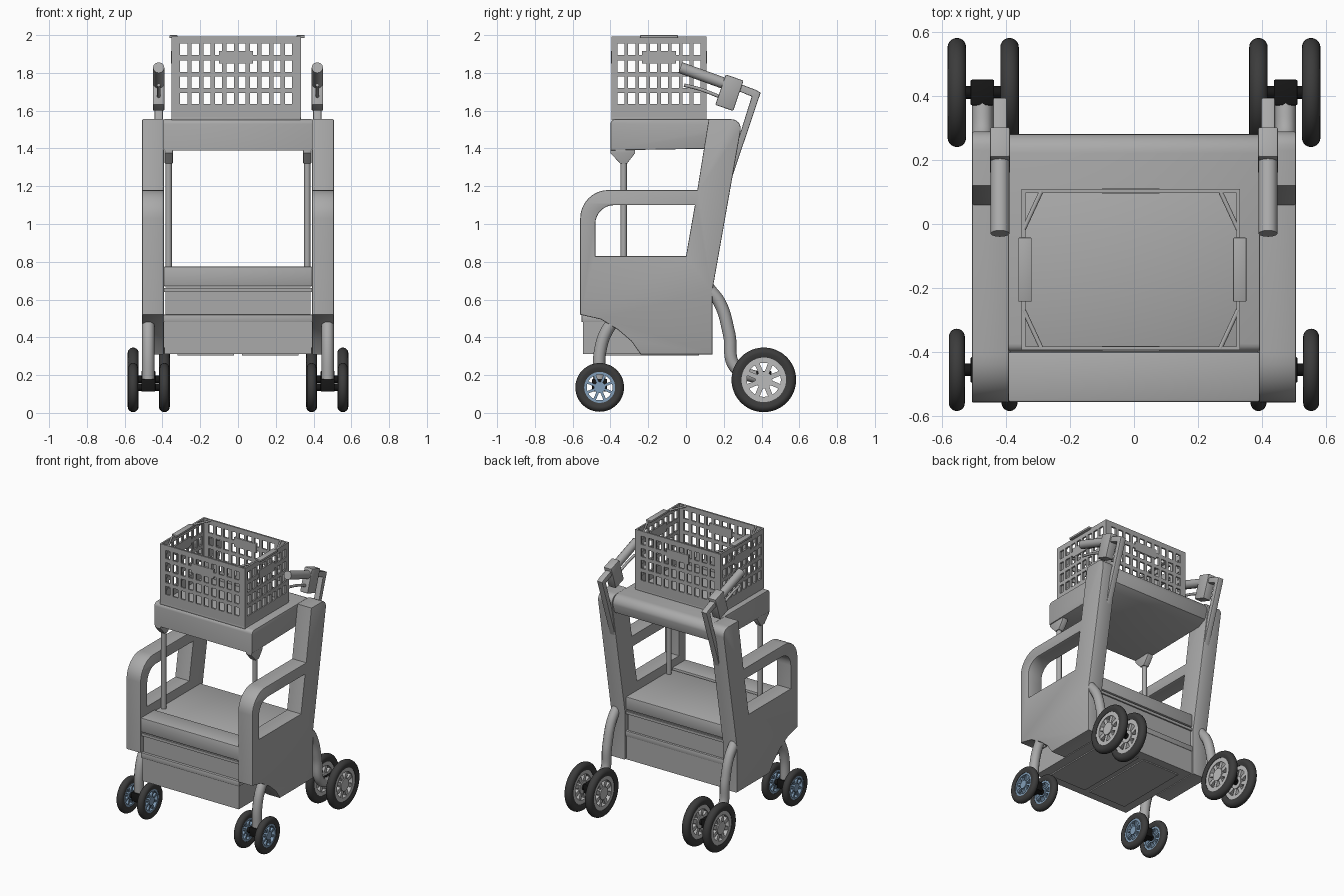
import bpy, bmesh, math
from mathutils import Vector, Matrix

old = bpy.data.objects.get("Cube")
if old:
    bpy.data.objects.remove(old, do_unlink=True)


def material(name, rgb):
    m = bpy.data.materials.new(name)
    m.use_nodes = True
    m.diffuse_color = (*rgb, 1)
    m.node_tree.nodes["Principled BSDF"].inputs["Base Color"].default_value = (*rgb, 1)
    return m


BODY = material("body grey", (0.40, 0.40, 0.40))
RUBBER = material("tyre rubber", (0.045, 0.045, 0.045))
BLACK = material("axle black", (0.008, 0.008, 0.008))
SILVER = material("rear rim silver", (0.50, 0.50, 0.50))
BLUE = material("front rim blue", (0.22, 0.34, 0.48))


def finish(name, bm, mat, smooth=True):
    bmesh.ops.recalc_face_normals(bm, faces=bm.faces)
    me = bpy.data.meshes.new(name)
    bm.to_mesh(me)
    bm.free()
    me.materials.append(mat)
    ob = bpy.data.objects.new(name, me)
    bpy.context.collection.objects.link(ob)
    if smooth:
        bpy.ops.object.select_all(action='DESELECT')
        ob.select_set(True)
        bpy.context.view_layer.objects.active = ob
        bpy.ops.object.shade_smooth_by_angle(angle=math.radians(35))
    return ob


def box(name, x, y, z, mat=BODY, bevel=0.0, rot_x=0.0):
    """Box from (min, max) ranges, optionally turned about x at its centre."""
    bm = bmesh.new()
    mid = Vector([(a + b) / 2 for a, b in (x, y, z)])
    size = [b - a for a, b in (x, y, z)]
    bmesh.ops.create_cube(bm, size=1, matrix=Matrix.Diagonal((*size, 1)))
    if bevel:
        bmesh.ops.bevel(bm, geom=bm.edges[:], offset=bevel, segments=2, affect='EDGES', profile=0.5)
    bm.transform(Matrix.Translation(mid) @ Matrix.Rotation(rot_x, 4, 'X'))
    return finish(name, bm, mat)


def from_curve(name, cu, matrix, mat):
    tmp = bpy.data.objects.new("tmp", cu)
    bpy.context.collection.objects.link(tmp)
    bpy.context.view_layer.update()
    me = tmp.evaluated_get(bpy.context.evaluated_depsgraph_get()).to_mesh()
    bm = bmesh.new()
    bm.from_mesh(me)
    bpy.data.objects.remove(tmp, do_unlink=True)
    bm.transform(matrix)
    bmesh.ops.remove_doubles(bm, verts=bm.verts, dist=1e-5)
    return finish(name, bm, mat)


def profile(name, loops, x0, x1, mat=BODY, bevel=0.006):
    """Extrude (y, z) outlines along x; later loops are holes."""
    cu = bpy.data.curves.new(name, 'CURVE')
    cu.dimensions, cu.fill_mode = '2D', 'BOTH'
    for pts in loops:
        sp = cu.splines.new('POLY')
        sp.points.add(len(pts) - 1)
        for p, (a, b) in zip(sp.points, pts):
            p.co = (a, b, 0, 1)
        sp.use_cyclic_u = True
    cu.extrude = (x1 - x0) / 2 - bevel
    cu.bevel_depth, cu.offset, cu.bevel_resolution = bevel, -bevel, 1
    axes = Matrix(((0, 0, 1, (x0 + x1) / 2), (1, 0, 0, 0), (0, 1, 0, 0), (0, 0, 0, 1)))
    return from_curve(name, cu, axes, mat)


def tube(name, pts, r, mat=BODY):
    """Round tube along a smooth path, or a straight rod for two points."""
    cu = bpy.data.curves.new(name, 'CURVE')
    cu.dimensions = '3D'
    sp = cu.splines.new('BEZIER')
    sp.bezier_points.add(len(pts) - 1)
    for p, co in zip(sp.bezier_points, pts):
        p.co = co
        p.handle_left_type = p.handle_right_type = 'AUTO'
    cu.bevel_depth, cu.bevel_resolution = r, 4
    cu.resolution_u = 8 if len(pts) > 2 else 1
    cu.use_fill_caps = True
    return from_curve(name, cu, Matrix(), mat)


def arc(cy, cz, r, a0, a1, n=8):
    return [(cy + r * math.cos(math.radians(a0 + (a1 - a0) * i / n)),
             cz + r * math.sin(math.radians(a0 + (a1 - a0) * i / n))) for i in range(n + 1)]


def lathe(bm, pts, steps=48):
    """Spin a closed (x, radius) loop around the x axis."""
    vs = [bm.verts.new((x, 0, r)) for x, r in pts]
    es = [bm.edges.new((vs[i], vs[(i + 1) % len(vs)])) for i in range(len(vs))]
    bmesh.ops.spin(bm, geom=vs + es, cent=(0, 0, 0), axis=(1, 0, 0), angle=math.tau, steps=steps)
    bmesh.ops.remove_doubles(bm, verts=bm.verts, dist=1e-5)


def wheel(name, x, y, z, R, r_in, r_win, r_hub, spoke, w, rim_mat):
    at = Matrix.Translation((x, y, z))
    bm = bmesh.new()
    h = w / 2
    outer = [(h * math.cos(a), R - h + h * math.sin(a)) for a in [math.pi * i / 10 for i in range(11)]]
    lathe(bm, outer + [(-h * 0.7, r_in), (h * 0.7, r_in)])
    bm.transform(at)
    finish(name + "_tyre", bm, RUBBER)
    # rim ring, hub and spokes
    bm = bmesh.new()
    t = h * 0.6
    lathe(bm, [(-t, r_in + 0.004), (t, r_in + 0.004), (t, r_win), (-t, r_win)])
    side = Matrix.Rotation(math.pi / 2, 4, 'Y')
    bmesh.ops.create_cone(bm, cap_ends=True, segments=24, radius1=r_hub, radius2=r_hub, depth=t * 2.2, matrix=side)
    for i in range(8):
        m = (Matrix.Rotation(math.tau * (i + 0.5) / 8, 4, 'X') @ Matrix.Translation((0, 0, (r_hub + r_win) / 2))
             @ Matrix.Diagonal((t * 1.4, spoke, r_win - r_hub + 0.016, 1)))
        bmesh.ops.create_cube(bm, size=1, matrix=m)
    bm.transform(at)
    finish(name + "_rim", bm, rim_mat)


def lattice(name, length, cols, pitch, matrix):
    """Basket wall: a plate of cells with the hole cells left out."""
    us, zs = [-length / 2], [1.565]
    for i in range(cols):
        c = (i - (cols - 1) / 2) * pitch
        us += [c - 0.019, c + 0.019]
    for c in (1.664, 1.75, 1.836, 1.925):
        zs += [c - 0.03, c + 0.03]
    us.append(length / 2)
    zs.append(1.992)
    bm = bmesh.new()
    grid = [[bm.verts.new((u, 0, z)) for z in zs] for u in us]
    for i in range(len(us) - 1):
        for j in range(len(zs) - 1):
            if not (i % 2 and j % 2):
                bm.faces.new((grid[i][j], grid[i + 1][j], grid[i + 1][j + 1], grid[i][j + 1]))
    bm.transform(matrix)
    ob = finish(name, bm, BODY, False)
    mod = ob.modifiers.new("thickness", 'SOLIDIFY')
    mod.thickness, mod.offset = 0.012, 0


# side panels with arm rest, leaning post and wheel arch
outline = ([(0.14, 0.31), (-0.24, 0.31), (-0.29, 0.38), (-0.36, 0.44), (-0.45, 0.495), (-0.56, 0.52)]
           + arc(-0.41, 1.03, 0.15, 180, 90) + [(0.06, 1.18), (0.12, 1.555), (0.23, 1.555)]
           + arc(0.24, 1.505, 0.05, 80, -10, 5) + [(0.14, 0.65)])
opening = [(-0.48, 0.83)] + arc(-0.38, 1.0, 0.10, 180, 90) + [(0.047, 1.10), (0.0, 0.83)]
for side, s in (("right", -1), ("left", 1)):
    x0, x1 = sorted((0.392 * s, 0.508 * s))
    profile(side + "_side_panel", [outline, opening], x0, x1)

    # shelf support rod and bracket
    tube(side + "_support_rod", [(0.367 * s, -0.33, 0.7), (0.367 * s, -0.33, 1.36)], 0.017)
    bx = sorted((0.345 * s, 0.388 * s))
    profile(side + "_rod_bracket", [[(-0.40, 1.40), (-0.27, 1.40), (-0.27, 1.375), (-0.312, 1.32),
                                     (-0.348, 1.32), (-0.40, 1.375)]], *bx, bevel=0.003)

    # handle: stem, arm, clamp, grip and brake lever
    hx = 0.42 * s
    profile(side + "_handle_stem", [[(0.215, 1.25), (0.245, 1.25), (0.395, 1.695), (0.37, 1.71),
                                     (0.25, 1.755), (0.238, 1.72), (0.348, 1.675)]], hx - 0.022, hx + 0.022)
    box(side + "_handle_clamp", (hx - 0.031, hx + 0.031), (0.18, 0.28), (1.61, 1.78), bevel=0.006, rot_x=-0.33)
    tube(side + "_grip", [(hx, -0.03, 1.828), (hx, 0.22, 1.738)], 0.030)
    tube(side + "_brake_lever", [(hx, -0.01, 1.735), (hx, 0.07, 1.715), (hx, 0.20, 1.665)], 0.009)

    # legs
    lx = 0.475 * s
    tube(side + "_front_leg", [(lx, -0.34, 0.53), (lx, -0.41, 0.45), (lx, -0.452, 0.34), (lx, -0.46, 0.15)], 0.033)
    tube(side + "_rear_leg", [(lx, 0.12, 0.66), (lx, 0.18, 0.58), (lx, 0.228, 0.42),
                              (lx, 0.262, 0.24), (lx, 0.40, 0.18)], 0.033)
    # axles and twin wheels
    for end, y, z, r in (("front", -0.457, 0.135, 0.020), ("rear", 0.412, 0.177, 0.020)):
        tube(f"{side}_{end}_axle", [(0.385 * s, y, z), (0.56 * s, y, z)], r, BLACK)
        box(f"{side}_{end}_axle_block", (lx - 0.037, lx + 0.037), (y - 0.04, y + 0.04), (z - 0.022, z + 0.045), BLACK, 0.004)
    for pos, wx in (("inner", 0.39), ("outer", 0.555)):
        wheel(f"{side}_front_{pos}_wheel", wx * s, -0.457, 0.135, 0.129, 0.082, 0.068, 0.030, 0.014, 0.05, BLUE)
        wheel(f"{side}_rear_{pos}_wheel", wx * s, 0.412, 0.175, 0.171, 0.118, 0.090, 0.045, 0.026, 0.058, SILVER)

# upper shelf with rounded edges
profile("shelf", [[(-0.40, 1.39), (0.20, 1.40), (0.262, 1.43)] + arc(0.222, 1.495, 0.06, 0, 90, 6)
                  + arc(-0.375, 1.53, 0.025, 90, 180, 4)], -0.395, 0.395)

# seat: main slab and front lip
box("seat", (-0.395, 0.395), (-0.395, 0.13), (0.67, 0.765), bevel=0.008)
box("seat_front_lip", (-0.395, 0.395), (-0.558, -0.40), (0.67, 0.775), bevel=0.008)

# storage box with band and underside panels
box("storage_upper", (-0.385, 0.385), (-0.535, 0.12), (0.51, 0.665))
box("storage_band", (-0.395, 0.395), (-0.553, 0.135), (0.48, 0.52), bevel=0.004)
box("storage_rim", (-0.395, 0.395), (-0.548, 0.13), (0.64, 0.66))
box("storage_lower", (-0.388, 0.388), (-0.545, 0.132), (0.312, 0.49))
for s in (-1, 1):
    x0, x1 = sorted((0.02 * s, 0.32 * s))
    box("underside_panel", (x0, x1), (-0.48, 0.07), (0.304, 0.313))

# basket: four lattice walls, floor, plates, corner braces and side lips
CX, CY, W, D = -0.01, -0.143, 0.685, 0.505
for s, nx, ny in ((-1, "right", "front"), (1, "left", "back")):
    lattice(f"basket_{ny}_wall", W, 10, 0.0617, Matrix.Translation((CX, CY + s * (D / 2 - 0.006), 0)))
    lattice(f"basket_{nx}_wall", D, 8, 0.0575, Matrix.Translation((CX + s * (W / 2 - 0.006), CY, 0))
            @ Matrix.Rotation(math.pi / 2, 4, 'Z'))
    y, x = CY + s * (D / 2 - 0.006), CX + s * (W / 2 - 0.006)
    box(f"basket_{ny}_plate", (CX - 0.09, CX + 0.09), (y - 0.008, y + 0.008), (1.85, 1.917))
    box(f"basket_{nx}_plate", (x - 0.008, x + 0.008), (CY - 0.09, CY + 0.09), (1.85, 1.917))
    box(f"basket_{nx}_lip", (x - 0.016, x + 0.026), (CY - 0.1, CY + 0.1), (1.985, 2.0), bevel=0.003)
    for t in (-1, 1):
        tube("basket_corner_brace", [(x, CY + t * 0.125, 1.986), (CX + s * 0.28, CY + t * (D / 2 - 0.006), 1.986)], 0.007)
box("basket_floor", (CX - W / 2, CX + W / 2), (CY - D / 2, CY + D / 2), (1.55, 1.568), bevel=0.004)
